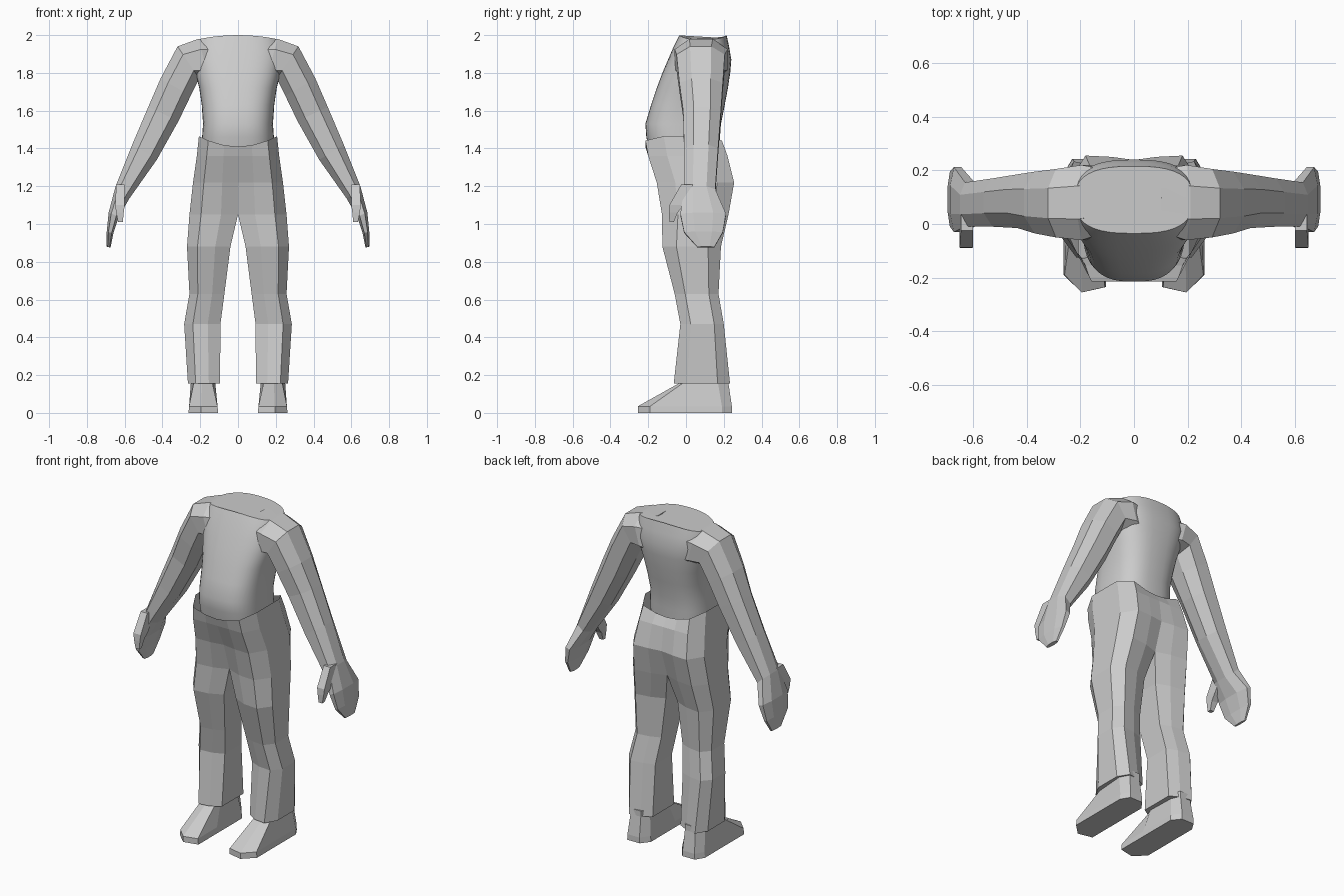
import bpy, bmesh
from math import cos, sin, pi, copysign

if "Cube" in bpy.data.objects:
    bpy.data.objects.remove(bpy.data.objects["Cube"])


def loft(name, rings, cap_start=True, cap_end=True, mirror=True):
    """Skin a list of equal-length point rings; drop walls lying on x = 0."""
    bm = bmesh.new()
    vr = [[bm.verts.new(p) for p in r] for r in rings]
    n = len(vr[0])
    for a, b in zip(vr, vr[1:]):
        for i in range(n):
            j = (i + 1) % n
            bm.faces.new((a[i], a[j], b[j], b[i]))
    if cap_start:
        bm.faces.new(vr[0][::-1])
    if cap_end:
        bm.faces.new(vr[-1])
    bmesh.ops.recalc_face_normals(bm, faces=bm.faces[:])
    seam = [f for f in bm.faces if all(abs(v.co.x) < 1e-5 for v in f.verts)]
    if seam:
        bmesh.ops.delete(bm, geom=seam, context='FACES')
    me = bpy.data.meshes.new(name)
    bm.to_mesh(me)
    bm.free()
    ob = bpy.data.objects.new(name, me)
    bpy.context.collection.objects.link(ob)
    if mirror:
        m = ob.modifiers.new("Mirror", 'MIRROR')
        m.merge_threshold = 0.0005
    return ob


# Torso: smooth rounded sections (z, half width, front y, back y)
def torso_ring(z, hw, yf, yb, dome=0.0, n=40, e=2 / 2.7):
    pts = []
    for i in range(n):
        t = 2 * pi * i / n
        x = hw * copysign(abs(cos(t)) ** e, cos(t))
        y = (yf + yb) / 2 + (yb - yf) / 2 * copysign(abs(sin(t)) ** e, sin(t))
        pts.append((x, y, z - dome * x * x))
    return pts


torso = loft("torso", [torso_ring(*s) for s in (
    (1.36, .185, -.19, .175),
    (1.46, .19, -.21, .18),
    (1.53, .185, -.215, .185),
    (1.63, .192, -.185, .205),
    (1.72, .205, -.155, .222),
    (1.80, .225, -.125, .234),
    (1.87, .235, -.095, .24),
    (1.94, .235, -.065, .228, .2),
    (2.00, .22, -.035, .215, .5))], mirror=False)
bpy.context.view_layer.objects.active = torso
torso.select_set(True)
bpy.ops.object.shade_smooth_by_angle(angle=0.6)
torso.select_set(False)


# Arm and hand: octagonal sections between outer and inner (x, z) points
OCT = ((0, .3), (0, .7), (.25, 1), (.75, 1), (1, .72), (1, .28), (.75, 0), (.25, 0))


def arm_ring(ox, oz, ix, iz, yf, yb):
    return [(ix + (ox - ix) * s, yf + (yb - yf) * t, iz + (oz - iz) * s)
            for s, t in OCT]


loft("arm", [arm_ring(*s) for s in (
    (.10, 1.985, .10, 1.74, -.03, .20),
    (.21, 1.98, .15, 1.76, -.06, .22),
    (.32, 1.94, .205, 1.77, -.05, .205),
    (.41, 1.77, .25, 1.68, -.035, .195),
    (.475, 1.62, .315, 1.545, -.015, .185),
    (.56, 1.42, .43, 1.34, -.01, .17),
    (.648, 1.20, .575, 1.135, -.01, .155),
    (.685, 1.06, .63, 1.04, -.03, .212),
    (.695, .96, .66, .95, -.01, .195),
    (.695, .88, .675, .875, .06, .15))])

# Thumb: small tapering four-sided sections
loft("thumb", [[(x0, y0, z), (x1, y0, z), (x1, y1, z), (x0, y1, z)]
               for z, x0, x1, y0, y1 in (
    (1.21, .60, .645, -.025, .05),
    (1.10, .60, .65, -.088, -.01),
    (1.06, .605, .645, -.09, -.045),
    (1.01, .61, .635, -.088, -.065))])


# Trousers: one leg, joined to its mirror at the seam above the crotch
def leg_ring(z, xi, xo, yf, yb, a, dip=0.0):
    prof = ((0, a), (.35, a * .2), (.76, 0), (1, .24),
            (1, .78), (.76, 1), (.35, 1 - a * .3), (0, 1 - a))
    return [(xi + (xo - xi) * s, yf + (yb - yf) * t, z - dip * (1 - s * s))
            for s, t in prof]


loft("trousers", [leg_ring(*s) for s in (
    (1.465, 0, .207, -.215, .19, 0, .055),
    (1.36, 0, .218, -.20, .22, 0),
    (1.22, 0, .238, -.155, .255, .04),
    (1.05, 0, .257, -.127, .225, .12),
    (.88, .04, .27, -.125, .185, .15),
    (.63, .072, .257, -.06, .172, .15),
    (.47, .093, .285, -.03, .20, .15),
    (.155, .095, .265, -.065, .233, .15))], cap_start=False)

# Shoes: sole outline, upper edge and ankle opening
SOLE = ((.105, -.235), (.195, -.255), (.262, -.19), (.262, .19),
        (.23, .243), (.145, .243), (.105, .19), (.105, -.05))
EDGE = [(.185 + (x - .185) * .96, y) for x, y in SOLE]
ANKLE = ((.135, -.035), (.19, -.04), (.235, -.02), (.25, .17),
         (.22, .225), (.15, .225), (.125, .17), (.12, .0))
loft("shoe", [[(x, y, z) for x, y in prof] for prof, z in (
    (SOLE, 0), (EDGE, .035), (ANKLE, .155), (ANKLE, .19))])
